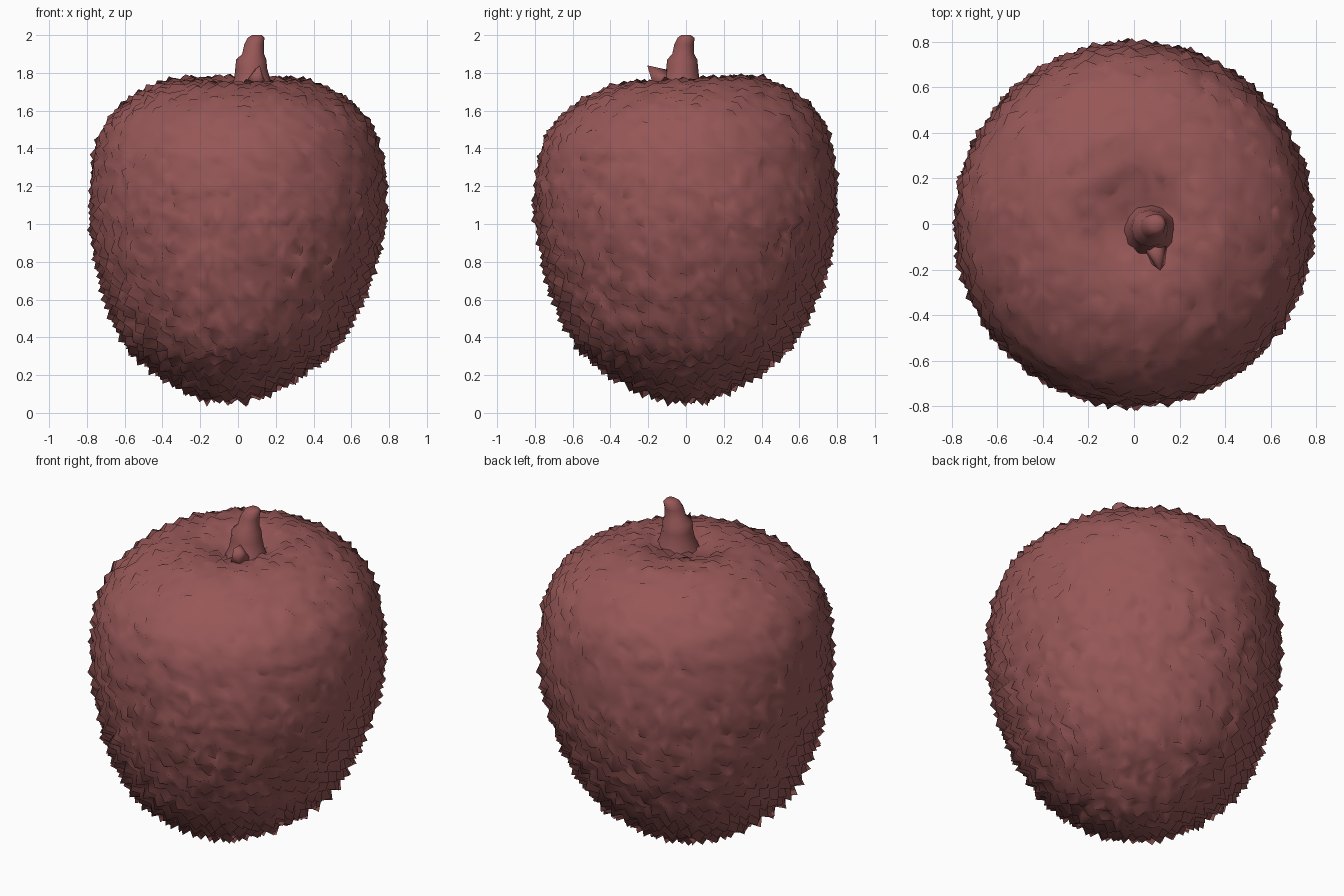
import bpy, bmesh, math, random
from mathutils import Vector

if "Cube" in bpy.data.objects:
    bpy.data.objects.remove(bpy.data.objects["Cube"])
random.seed(4)

skin = bpy.data.materials.new("dusky red skin")
skin.diffuse_color = (0.31, 0.095, 0.095, 1)
skin.use_nodes = True
skin.node_tree.nodes["Principled BSDF"].inputs["Base Color"].default_value = skin.diffuse_color

# outline of the fruit from bottom pole to top dimple: radius, height
PROFILE = [(0, .03), (.13, .045), (.26, .10), (.42, .20), (.55, .31), (.635, .44), (.71, .62), (.765, .82),
           (.795, 1.02), (.795, 1.2), (.77, 1.4), (.725, 1.52), (.645, 1.62), (.53, 1.705),
           (.40, 1.765), (.25, 1.78), (.14, 1.75), (0, 1.72)]
# area measure along the outline, so spikes are spread evenly
AREA = [0]
for (r0, z0), (r1, z1) in zip(PROFILE, PROFILE[1:]):
    AREA.append(AREA[-1] + (r0 + r1) * math.hypot(r1 - r0, z1 - z0))


def on_fruit(d):
    """Map a unit direction to the fruit surface."""
    a = (d.z + 1) / 2 * AREA[-1]
    i = max(k for k in range(len(AREA) - 1) if AREA[k] <= a + 1e-9)
    (r0, z0), (r1, z1) = PROFILE[i], PROFILE[i + 1]
    f = (a - AREA[i]) / (AREA[i + 1] - AREA[i])
    if abs(r1 - r0) > 1e-6:
        r = math.sqrt(max(0, r0 * r0 + f * (r1 * r1 - r0 * r0)))
        f = (r - r0) / (r1 - r0)
    else:
        r = r0
    z = z0 + f * (z1 - z0)
    h = math.hypot(d.x, d.y) or 1
    x, y = d.x / h * r, d.y / h * r * 1.02
    lean = max(0, 1 - z)
    return Vector((x - .05 * lean, y - .01 * lean, z + .07 * y * max(0, z - 1)))


def finish(bm, name, angle):
    bmesh.ops.recalc_face_normals(bm, faces=bm.faces)
    me = bpy.data.meshes.new(name)
    bm.to_mesh(me)
    bm.free()
    ob = bpy.data.objects.new(name, me)
    bpy.context.collection.objects.link(ob)
    me.materials.append(skin)
    bpy.ops.object.select_all(action='DESELECT')
    ob.select_set(True)
    bpy.context.view_layer.objects.active = ob
    bpy.ops.object.shade_smooth_by_angle(angle=math.radians(angle))
    return ob


# net of evenly scattered spike tips
net = bmesh.new()
N = 1300
for i in range(N):
    z = 1 - 2 * (i + .5) / N
    a = i * math.pi * (3 - math.sqrt(5)) + random.uniform(-.02, .02)
    h = math.sqrt(1 - z * z)
    net.verts.new((h * math.cos(a), h * math.sin(a), z))
bmesh.ops.convex_hull(net, input=net.verts)
net.verts.index_update()
dirs = [v.co.normalized() for v in net.verts]
tris = [[v.index for v in f.verts] for f in net.faces]
net.free()

# bumpy fruit: spike tips with sunken points halfway between them
bm = bmesh.new()
tips = [bm.verts.new(on_fruit(d)) for d in dirs]
mids = {}


def mid(i, j):
    key = (min(i, j), max(i, j))
    if key not in mids:
        mids[key] = bm.verts.new(on_fruit((dirs[i] + dirs[j]).normalized()))
    return mids[key]


for i, j, k in tris:
    a, b, c = mid(i, j), mid(j, k), mid(k, i)
    for face in ((tips[i], a, c), (tips[j], b, a), (tips[k], c, b), (a, b, c)):
        bm.faces.new(face)
bmesh.ops.recalc_face_normals(bm, faces=bm.faces)
bm.normal_update()
for v in tips:
    n = v.normal.copy()
    wander = n.cross(Vector((random.uniform(-1, 1), random.uniform(-1, 1), random.uniform(-1, 1))))
    v.co += n * random.uniform(-.012, .012) + wander * .015
for v in mids.values():
    depth = .018 + .024 * min(1, max(0, (1.25 - v.co.z) / .8))
    v.co -= v.normal * depth * random.uniform(.7, 1.3)
finish(bm, "bumpy_fruit", 120)

# leaning stem: rings of x, y, z, radius
RINGS = [(.075, -.03, 1.70, .125), (.075, -.025, 1.77, .095), (.07, -.02, 1.82, .085),
         (.07, -.02, 1.87, .08), (.08, -.015, 1.90, .058), (.085, -.01, 1.95, .052),
         (.095, 0, 1.985, .045), (.10, 0, 2.0, .026)]
bm = bmesh.new()
S = 12
rows = [[bm.verts.new((x + r * math.cos(k * math.tau / S), y + r * math.sin(k * math.tau / S), z))
         for k in range(S)] for x, y, z, r in RINGS]
for a, b in zip(rows, rows[1:]):
    for k in range(S):
        bm.faces.new((a[k], a[(k + 1) % S], b[(k + 1) % S], b[k]))
bm.faces.new(rows[-1])
bm.faces.new(rows[0])
finish(bm, "stem", 60)

# small pointed flap at the stem's foot
bm = bmesh.new()
pts = [(.02, -.06, 1.73), (.15, -.06, 1.73), (.08, -.07, 1.81), (.07, -.17, 1.72),
       (.14, -.17, 1.72), (.115, -.205, 1.84)]
for p in pts:
    bm.verts.new(p)
bmesh.ops.convex_hull(bm, input=bm.verts)
finish(bm, "stem_flap", 120)
